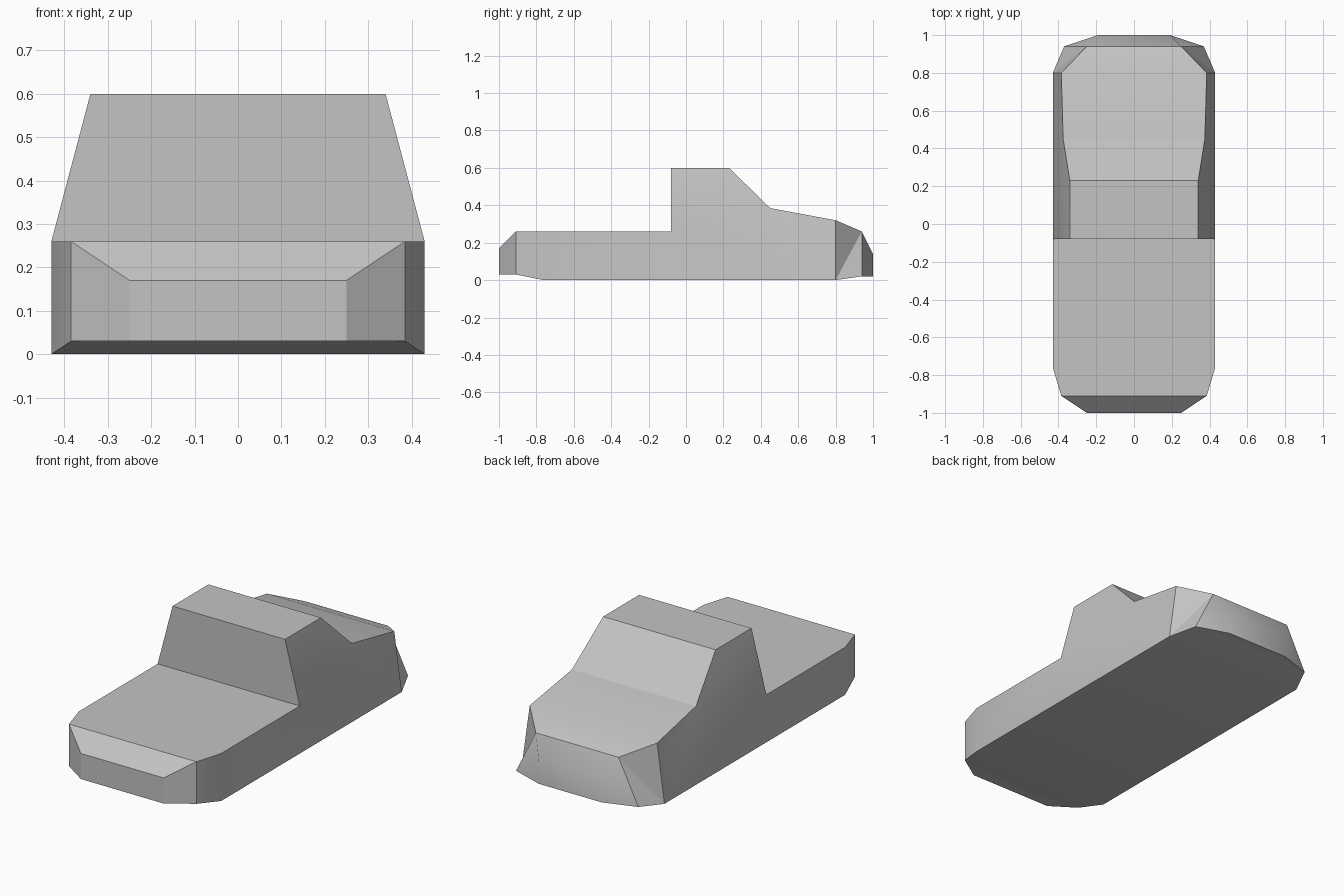
import bpy
import bmesh
import math

cube = bpy.data.objects.get("Cube")
if cube:
    bpy.data.objects.remove(cube, do_unlink=True)

# Single grey body paint
paint = bpy.data.materials.new("grey_paint")
paint.use_nodes = True
colour = (0.55, 0.55, 0.55, 1)
paint.diffuse_color = colour
paint.node_tree.nodes["Principled BSDF"].inputs["Base Color"].default_value = colour

# Half profile around the body: half width, length position, height
profile = [
    (0.25, -1.0, 0.03), (0.25, -1.0, 0.17),      # nose
    (0.385, -0.91, 0.26), (0.43, -0.76, 0.26),   # front deck
    (0.43, -0.08, 0.26),                         # foot of cab wall
    (0.34, -0.08, 0.60), (0.34, 0.23, 0.60),     # roof
    (0.375, 0.45, 0.385), (0.385, 0.8, 0.32),    # rear slope
    (0.25, 0.94, 0.26), (0.19, 1.0, 0.14),       # tail
    (0.19, 1.0, 0.02), (0.37, 0.94, 0.02),       # tail underside
    (0.43, 0.8, 0.0), (0.43, -0.76, 0.0),        # floor
    (0.385, -0.91, 0.03),                        # nose underside
]

# Side panels, as points of the profile
side_panels = [
    (0, 1, 2, 15), (15, 2, 3, 14), (14, 3, 4, 13),
    (4, 5, 6, 7), (4, 7, 13), (7, 8, 13),
    (8, 9, 13), (9, 12, 13), (9, 10, 11, 12),
]

bm = bmesh.new()
left = [bm.verts.new(p) for p in profile]
right = [bm.verts.new((-x, y, z)) for x, y, z in profile]

# Panels that span the full width
for i in range(len(profile)):
    j = (i + 1) % len(profile)
    bm.faces.new((left[i], left[j], right[j], right[i]))

# Mirrored side panels
for panel in side_panels:
    bm.faces.new([left[i] for i in panel])
    bm.faces.new([right[i] for i in reversed(panel)])
bmesh.ops.recalc_face_normals(bm, faces=bm.faces)

mesh = bpy.data.meshes.new("truck_body")
bm.to_mesh(mesh)
bm.free()
mesh.materials.append(paint)
body = bpy.data.objects.new("truck_body", mesh)
bpy.context.collection.objects.link(body)

# Soften shallow creases only
bpy.ops.object.select_all(action="DESELECT")
body.select_set(True)
bpy.context.view_layer.objects.active = body
bpy.ops.object.shade_smooth_by_angle(angle=math.radians(30))
